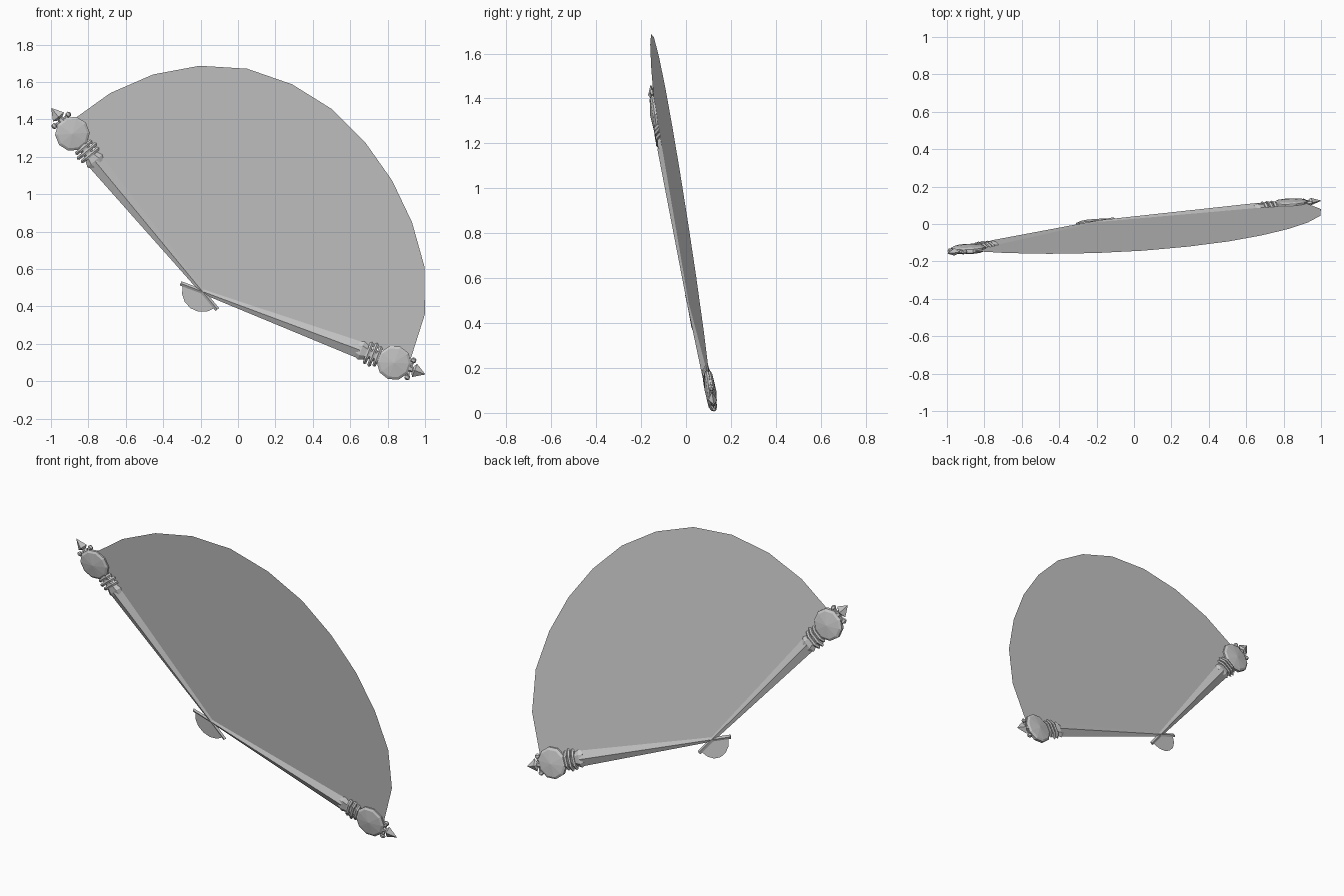
import bpy, bmesh, math
from mathutils import Vector

if "Cube" in bpy.data.objects:
    bpy.data.objects.remove(bpy.data.objects["Cube"])

PX, PY, PZ = -0.19, 0.013, 0.48           # pivot of the fan


def place(d, w, n, ang):
    """Fan coordinates (along, across, out of plane) to the tilted world plane."""
    c, s = math.cos(ang), math.sin(ang)
    x, z = d * c - w * s, d * s + w * c
    return Vector((PX + x, PY + 0.042 * x - 0.139 * z + n, PZ + z))


def finish(name, bm):
    bmesh.ops.recalc_face_normals(bm, faces=bm.faces)
    me = bpy.data.meshes.new(name)
    bm.to_mesh(me)
    bm.free()
    ob = bpy.data.objects.new(name, me)
    bpy.context.collection.objects.link(ob)
    return ob


def sector(name, a0, a1, radii):
    """Thin fan-shaped sheet around the pivot."""
    bm = bmesh.new()
    centre = bm.verts.new(place(0, 0, 0, 0))
    k = len(radii) - 1
    rim = [bm.verts.new(place(r, 0, 0, math.radians(a0 + (a1 - a0) * i / k)))
           for i, r in enumerate(radii)]
    for p, q in zip(rim, rim[1:]):
        bm.faces.new((centre, p, q))
    return finish(name, bm)


def loft(name, ang, sections, sides=6, offset=0.0):
    """Faceted bar along a guard; sections are (along, half width, half depth)."""
    bm = bmesh.new()
    rings = []
    for d, w, n in sections:
        rings.append([bm.verts.new(place(d, offset + w * math.cos(2 * math.pi * i / sides),
                                         n * math.sin(2 * math.pi * i / sides), ang))
                      for i in range(sides)])
    for a, b in zip(rings, rings[1:]):
        for i in range(sides):
            j = (i + 1) % sides
            bm.faces.new((a[i], a[j], b[j], b[i]))
    bm.faces.new(rings[0])
    bm.faces.new(rings[-1])
    return finish(name, bm)


def disc(name, ang, d, r, sides=10):
    """Round medallion with a shallow cone on both faces."""
    bm = bmesh.new()
    rings = []
    for rr, n in ((0.85 * r, -0.017), (r, -0.009), (r, 0.009), (0.85 * r, 0.017)):
        rings.append([bm.verts.new(place(d + rr * math.cos(2 * math.pi * (i + .5) / sides),
                                         rr * math.sin(2 * math.pi * (i + .5) / sides), n, ang))
                      for i in range(sides)])
    tips = [bm.verts.new(place(d, 0, n, ang)) for n in (-0.026, 0.026)]
    for i in range(sides):
        j = (i + 1) % sides
        for a, b in zip(rings, rings[1:]):
            bm.faces.new((a[i], a[j], b[j], b[i]))
        bm.faces.new((tips[0], rings[0][i], rings[0][j]))
        bm.faces.new((tips[1], rings[-1][i], rings[-1][j]))
    return finish(name, bm)


# Leaf and the small tail of the sticks below the pivot
sector("fan_leaf", -18, 127, [1.17, 1.195, 1.195, 1.18, 1.175, 1.18, 1.196,
                              1.207, 1.215, 1.207, 1.19, 1.17, 1.15])
sector("fan_tail", 162, 307, [0.11] * 7)

# Two guard sticks with ornaments
for side, deg in (("right", -20.4), ("left", 129.5)):
    a = math.radians(deg)
    loft("guard_stick_" + side, a, [(-0.125, 0.012, 0.006), (0.0, 0.012, 0.007),
                                    (0.9, 0.045, 0.02)], 4)
    loft("ferrule_" + side, a, [(0.88, 0.04, 0.014), (0.905, 0.052, 0.02),
                                (0.955, 0.03, 0.014), (1.03, 0.03, 0.014)])
    for i, (d, w) in enumerate(((0.945, 0.063), (0.972, 0.068), (0.998, 0.058))):
        loft(f"band_{side}_{i}", a, [(d - 0.01, w * 0.88, 0.02), (d, w, 0.024),
                                     (d + 0.01, w * 0.88, 0.02)])
    disc("medallion_" + side, a, 1.093, 0.093)
    # Finial: neck, paired beads and spear point
    loft("finial_neck_" + side, a, [(1.17, 0.022, 0.014), (1.21, 0.012, 0.01)])
    for s in (-1, 1):
        loft(f"bead_{side}_{s}", a, [(1.172, 0.008, 0.007), (1.181, 0.015, 0.013),
                                     (1.191, 0.015, 0.013), (1.2, 0.008, 0.007)], 6, s * 0.048)
        loft(f"bead_arm_{side}_{s}", a, [(1.178, 0.02, 0.007), (1.192, 0.02, 0.007)], 4, s * 0.03)
    loft("spear_point_" + side, a, [(1.195, 0.012, 0.008), (1.21, 0.038, 0.02),
                                    (1.27, 0.001, 0.001)], 4)
